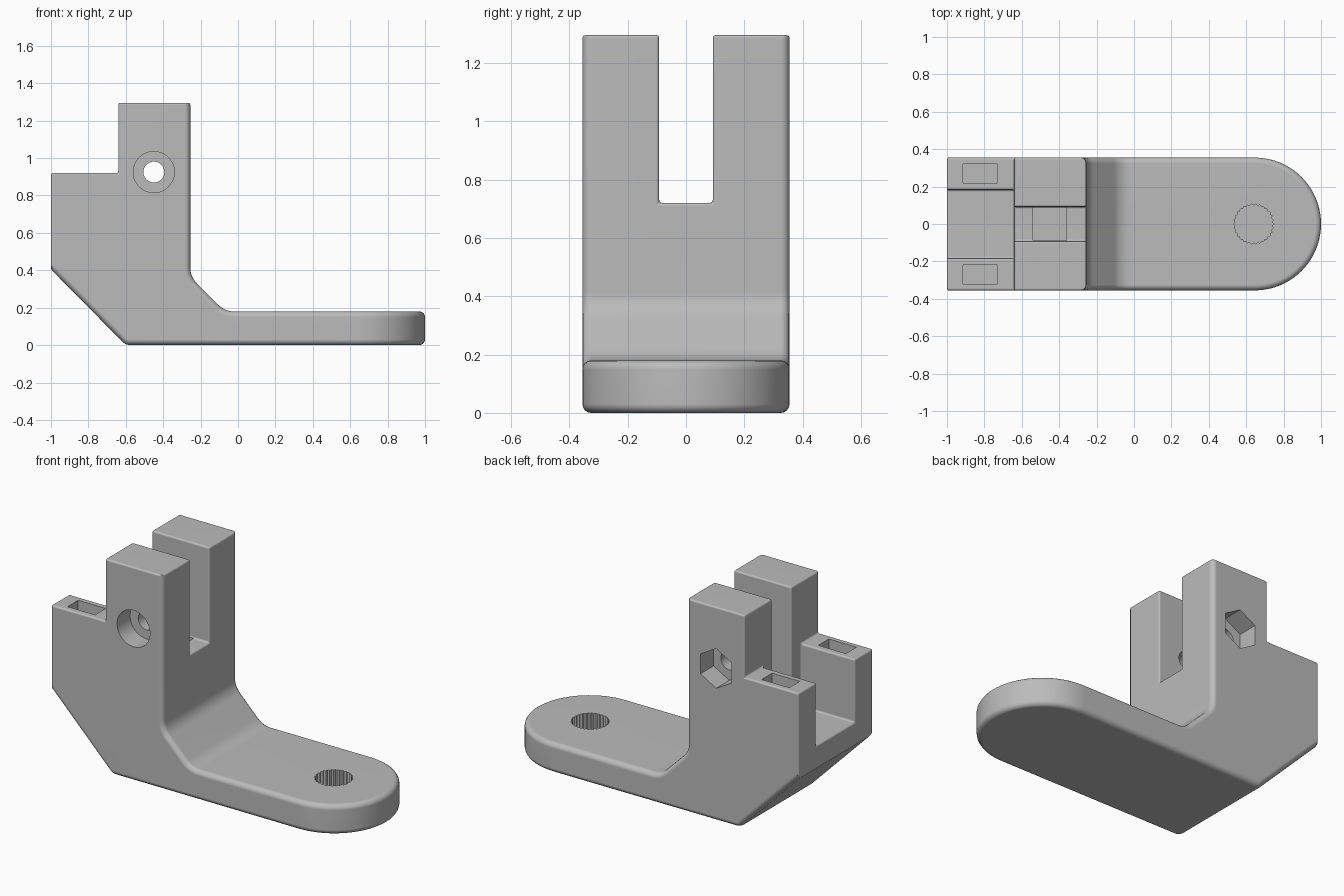
import bpy, bmesh, math
from mathutils import Vector

old = bpy.data.objects.get("Cube")
if old:
    bpy.data.objects.remove(old, do_unlink=True)

HALF, TIP = 0.355, 0.645          # half width, centre of the rounded end
PIVOT_X, PIVOT_Z = -0.45, 0.925   # bolt axis through the prongs

grey = bpy.data.materials.new("plain grey")
grey.use_nodes = True
grey.diffuse_color = (0.5, 0.5, 0.5, 1)
grey.node_tree.nodes["Principled BSDF"].inputs["Base Color"].default_value = (0.5, 0.5, 0.5, 1)


def prism(name, points, axis, lo, hi):
    """Extrude a 2D outline along an axis; the outline uses the other two axes in order."""
    def place(p, d):
        v = list(p)
        v.insert("xyz".index(axis), d)
        return v
    bm = bmesh.new()
    face = bm.faces.new([bm.verts.new(place(p, lo)) for p in points])
    ext = bmesh.ops.extrude_face_region(bm, geom=[face])
    shift = Vector(place((0, 0), hi - lo))
    bmesh.ops.translate(bm, vec=shift, verts=[g for g in ext["geom"] if isinstance(g, bmesh.types.BMVert)])
    bmesh.ops.recalc_face_normals(bm, faces=bm.faces)
    mesh = bpy.data.meshes.new(name)
    bm.to_mesh(mesh)
    bm.free()
    mesh.materials.append(grey)
    obj = bpy.data.objects.new(name, mesh)
    bpy.context.collection.objects.link(obj)
    return obj


def rect(x0, x1, y0, y1):
    return [(x0, y0), (x1, y0), (x1, y1), (x0, y1)]


def ring(cx, cy, radii, count, turn=0.0):
    """Regular outline whose radius cycles through the given radii."""
    return [(cx + radii[i % len(radii)] * math.cos(turn + math.tau * i / count),
             cy + radii[i % len(radii)] * math.sin(turn + math.tau * i / count)) for i in range(count)]


def fillet(before, corner, after, cut, steps=6):
    """Round a corner with a quadratic arc."""
    a, c, b = Vector(before), Vector(corner), Vector(after)
    p, q = c + (a - c).normalized() * cut, c + (b - c).normalized() * cut
    return [tuple(p * (1 - t) ** 2 + c * 2 * t * (1 - t) + q * t * t)
            for t in (i / steps for i in range(steps + 1))]


def boolean(obj, cutter, operation="DIFFERENCE"):
    mod = obj.modifiers.new("cut", "BOOLEAN")
    mod.operation, mod.object, mod.solver = operation, cutter, "EXACT"
    apply(obj, mod)
    bpy.data.objects.remove(cutter, do_unlink=True)


def apply(obj, mod):
    bpy.ops.object.select_all(action="DESELECT")
    bpy.context.view_layer.objects.active = obj
    obj.select_set(True)
    bpy.ops.object.modifier_apply(modifier=mod.name)


# Bracket body: side profile trimmed by a round-ended plan
top, knee, foot, end = (-0.255, 1.295), (-0.255, 0.365), (-0.07, 0.18), (1.2, 0.18)
profile = [(-1, 1.295), top, *fillet(top, knee, foot, 0.05), *fillet(knee, foot, end, 0.05),
           end, (1.2, 0), (-0.6, 0), (-1, 0.405)]
body = prism("bracket_body", profile, "y", -0.5, 0.5)
arc = [(TIP + HALF * math.cos(a), HALF * math.sin(a))
       for a in (math.pi * (i / 40 - 0.5) for i in range(41))]
boolean(body, prism("plan", [(-1.5, -HALF), *arc, (-1.5, HALF)], "z", -0.5, 1.6), "INTERSECT")

# Rear step with its wide channel, then the slot between the prongs
step = [(-0.6, 0.92), (-0.183, 0.92), (-0.183, 0.54), (0.183, 0.54), (0.183, 0.92),
        (0.6, 0.92), (0.6, 1.5), (-0.6, 1.5)]
boolean(body, prism("rear_step", step, "x", -1.5, -0.64))
boolean(body, prism("prong_slot", rect(-0.092, 0.092, 0.72, 1.5), "x", -0.8, 0.2))

# Edge rounding: generous round the foot and upright, fine elsewhere
bm = bmesh.new()
bm.from_mesh(body.data)
bmesh.ops.dissolve_limit(bm, angle_limit=0.002, verts=bm.verts, edges=bm.edges)
weight = bm.edges.layers.float.new("bevel_weight_edge")
for e in bm.edges:
    if len(e.link_faces) == 2 and e.calc_face_angle() > math.radians(25):
        mid = (e.verts[0].co + e.verts[1].co) / 2
        broad = mid.z < 0.3 or (mid.x > -0.27 and abs(mid.y) > 0.3)
        e[weight] = 1.0 if broad else 0.35
bm.to_mesh(body.data)
bm.free()
bevel = body.modifiers.new("rounding", "BEVEL")
bevel.limit_method, bevel.width, bevel.segments = "WEIGHT", 0.03, 4
bevel.use_clamp_overlap = False
apply(body, bevel)

# Pockets on top of both rear posts and in the slot floor
for side in (-1, 1):
    y = side * 0.27
    boolean(body, prism("post_pocket", rect(-0.915, -0.73, y - 0.05, y + 0.05), "z", 0.7, 1.2))
boolean(body, prism("slot_pocket", rect(-0.54, -0.36, -0.088, 0.088), "z", 0.54, 0.85))

# Bolt hole with a round recess in front and a hexagonal one behind
boolean(body, prism("bolt_hole", ring(PIVOT_X, PIVOT_Z, [0.056], 40), "y", -0.6, 0.6))
boolean(body, prism("bolt_recess", ring(PIVOT_X, PIVOT_Z, [0.11], 48), "y", -0.6, -0.23))
boolean(body, prism("nut_recess", ring(PIVOT_X, PIVOT_Z, [0.12], 6, math.pi / 2), "y", 0.23, 0.6))

# Blind knurled socket in the foot
boolean(body, prism("knurled_socket", ring(0.64, 0, [0.107, 0.099], 60), "z", 0.04, 0.4))

# Smooth shading with crisp edges
bpy.ops.object.select_all(action="DESELECT")
body.select_set(True)
bpy.context.view_layer.objects.active = body
bpy.ops.object.shade_smooth_by_angle(angle=math.radians(28))
normals = body.modifiers.new("flat_face_normals", "WEIGHTED_NORMAL")
normals.keep_sharp = True
